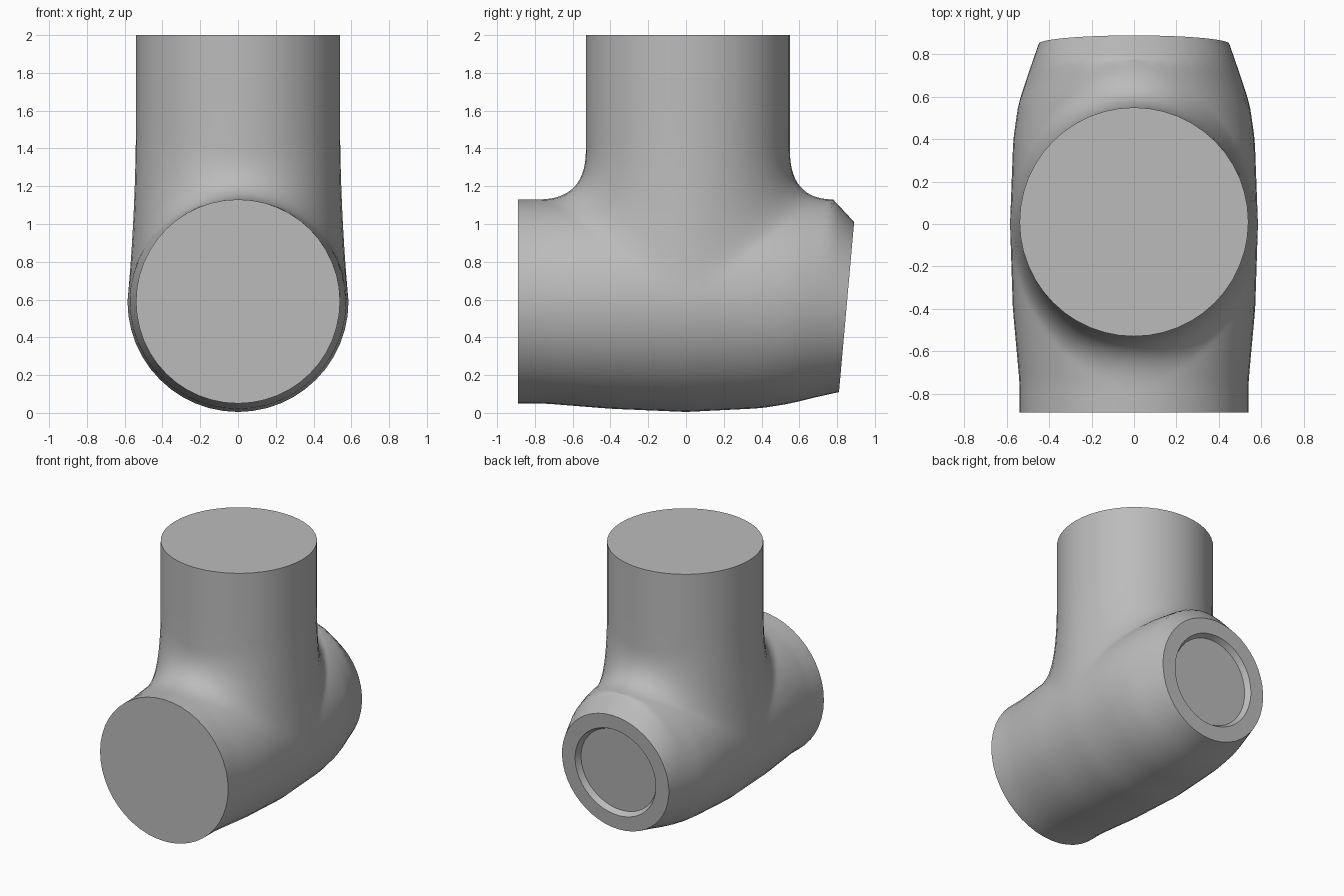
import bpy, bmesh, math
from mathutils import Vector

if "Cube" in bpy.data.objects:
    bpy.data.objects.remove(bpy.data.objects["Cube"])

SEG = 48              # points around each pipe
PIPE_R = 0.54         # open pipe radius
BRANCH_Y = 0.01
END = {-1: -0.89, 1: 0.85}      # front and back ends of the run
REACH = {-1: 0.78, 1: 0.74}     # how far the fillet runs along the run

# Run outline: (y, half width, top, bottom)
OUTLINE = [(-0.89, 0.54, 1.13, 0.05), (-0.75, 0.54, 1.13, 0.05),
           (-0.4, 0.572, 1.155, 0.022), (0, 0.585, 1.175, 0.005),
           (0.4, 0.57, 1.155, 0.025), (0.57, 0.545, 1.143, 0.05),
           (0.74, 0.488, 1.13, 0.088), (0.85, 0.45, 1.01, 0.11)]


def run_point(u, a):
    """Point on the run at station u and angle a, with a leaning back end."""
    for lo, hi in zip(OUTLINE, OUTLINE[1:]):
        if u <= hi[0] + 1e-6:
            f = (u - lo[0]) / (hi[0] - lo[0])
            half, top, bottom = (p + (q - p) * f for p, q in zip(lo[1:], hi[1:]))
            break
    mid = 0.59 - 0.03 * max(0, u - 0.4) / 0.45
    rise = top - mid if math.sin(a) > 0 else mid - bottom
    z = mid + rise * math.sin(a)
    lean = 0.089 * (z - 0.56) * max(0, u - 0.4) / 0.45
    return Vector((half * math.cos(a), u + lean, z))


def run_shell(side):
    """Half of the run, from the fillet edge (or middle below) to its end."""
    def point(a, v):
        start = side * REACH[side] * max(0, math.sin(a))
        return run_point(start + (END[side] - start) * v, a)
    return point


def fillet(t, v):
    """Swept blend between the branch and the run."""
    s, c = math.sin(t), math.cos(t)
    side = 1 if s >= 0 else -1
    foot = run_point(REACH[side] * s, math.atan2(abs(s), c))
    x, y = PIPE_R * c, PIPE_R * s + BRANCH_Y
    head = Vector((x, y, 1.39 + 0.2 * c * c))
    knee_z = foot.z + c * (foot.x - x) / max(abs(s), 0.05)
    knee = Vector((x, y, min(knee_z, 1.08 if abs(s) < 0.5 else 1.13)))
    return head * (1 - v) ** 2 + knee * 2 * v * (1 - v) + foot * v * v


def branch(t, v):
    p = fillet(t, 0)
    return Vector((p.x, p.y, 2 + (p.z - 2) * v))


def add_grid(bm, point, rows):
    grid = [[bm.verts.new(point(math.tau * i / SEG, j / rows))
             for i in range(SEG)] for j in range(rows + 1)]
    for a, b in zip(grid, grid[1:]):
        for i in range(SEG):
            k = (i + 1) % SEG
            bm.faces.new((a[i], a[k], b[k], b[i]))
    return grid


bm = bmesh.new()
# Branch pipe with flat lid, blend, and both halves of the run
bm.faces.new(add_grid(bm, branch, 3)[0])
add_grid(bm, fillet, 14)
bm.faces.new(add_grid(bm, run_shell(-1), 14)[-1])
add_grid(bm, run_shell(1), 14)

# Back end: flat rim, tapered recess wall and recessed disc
centre = Vector((0, 0.85, 0.56))
inward = Vector((0, -1, 0.089)).normalized()


def recess(a, v):
    scale, depth = [(1, 0), (0.755, 0), (0.705, 0.04)][round(v * 2)]
    return centre + (run_point(END[1], a) - centre) * scale + inward * depth


bm.faces.new(add_grid(bm, recess, 2)[-1])

bmesh.ops.remove_doubles(bm, verts=bm.verts[:], dist=0.0005)
bmesh.ops.recalc_face_normals(bm, faces=bm.faces[:])
mesh = bpy.data.meshes.new("pipe_tee")
bm.to_mesh(mesh)
bm.free()

grey = bpy.data.materials.new("plain_grey")
grey.use_nodes = True
colour = (0.5, 0.5, 0.5, 1)
grey.diffuse_color = colour
grey.node_tree.nodes["Principled BSDF"].inputs["Base Color"].default_value = colour
mesh.materials.append(grey)

tee = bpy.data.objects.new("pipe_tee", mesh)
bpy.context.collection.objects.link(tee)
bpy.context.view_layer.objects.active = tee
tee.select_set(True)
bpy.ops.object.shade_smooth_by_angle(angle=math.radians(30))
